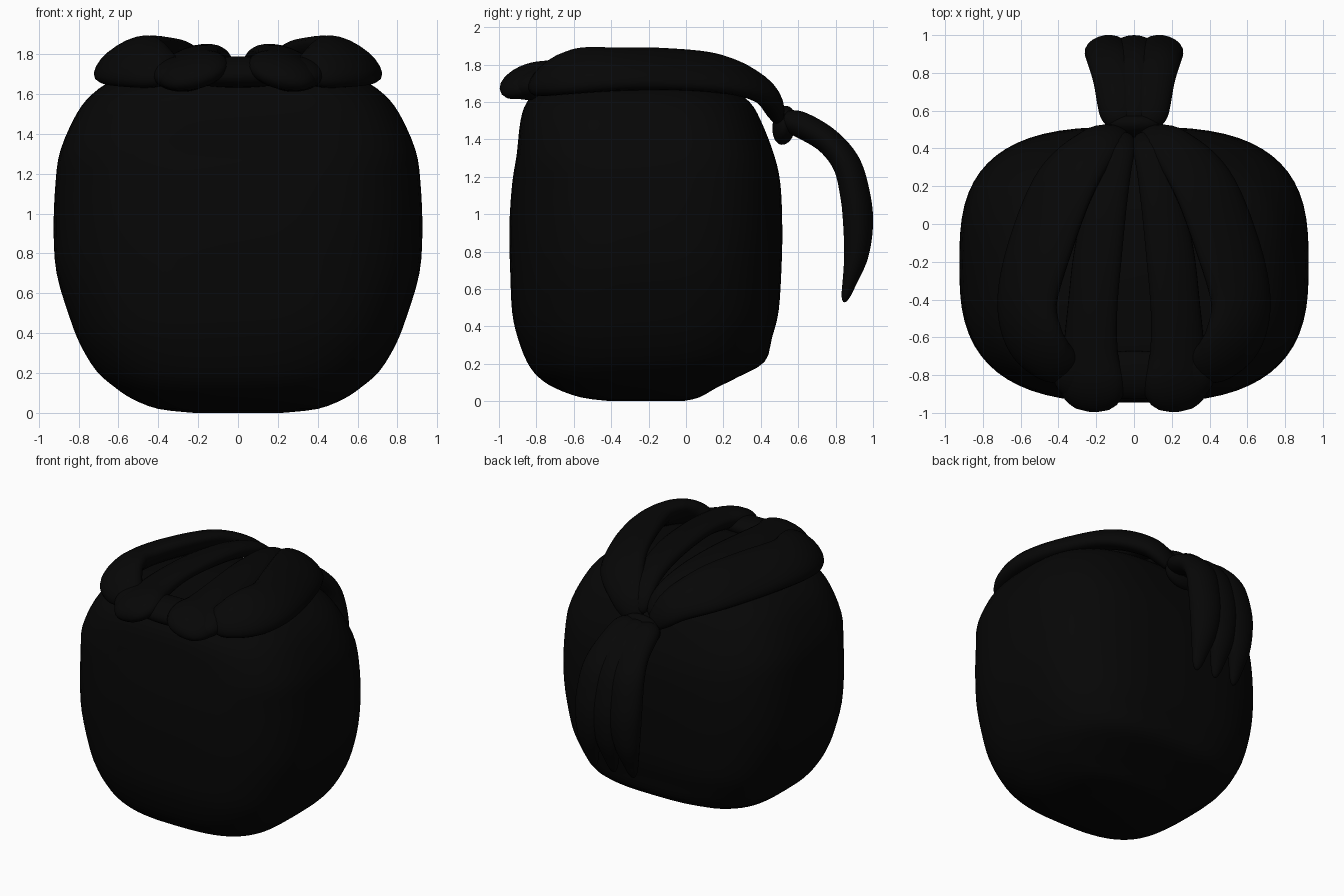
import bpy, math
from mathutils import Vector

black = bpy.data.materials.new("soft black")
black.diffuse_color = (0.002, 0.002, 0.002, 1)
CENTRE = Vector((0, -0.2, 0.9))


def spline(rows, steps):
    """Catmull-Rom interpolation of any-length rows."""
    p = [rows[0]] + list(rows) + [rows[-1]]
    out = []
    for i in range(1, len(p) - 2):
        for k in range(steps):
            t = k / steps
            out.append([0.5 * (2 * b + (c - a) * t + (2 * a - 5 * b + 4 * c - d) * t * t
                               + (3 * b - a - 3 * c + d) * t ** 3)
                        for a, b, c, d in zip(p[i - 1], p[i], p[i + 1], p[i + 2])])
    return out + [list(rows[-1])]


def loft(name, rings):
    """Skin a list of equal vertex rings and cap both ends."""
    n = len(rings[0])
    verts = [v for r in rings for v in r]
    faces = [(i * n + j, i * n + (j + 1) % n, (i + 1) * n + (j + 1) % n, (i + 1) * n + j)
             for i in range(len(rings) - 1) for j in range(n)]
    faces += [tuple(reversed(range(n))), tuple(range(len(verts) - n, len(verts)))]
    me = bpy.data.meshes.new(name)
    me.from_pydata(verts, [], faces)
    me.materials.append(black)
    me.shade_smooth()
    ob = bpy.data.objects.new(name, me)
    bpy.context.collection.objects.link(ob)
    return ob


def strand(name, rows, sides=20):
    """Flattened lock of hair; rows are x, y, z, half width, half thickness."""
    pts = spline(rows, 6)
    last = len(pts) - 1
    rings = []
    for i, (x, y, z, w, h) in enumerate(pts):
        c = Vector((x, y, z))
        t = (Vector(pts[min(i + 1, last)][:3]) - Vector(pts[max(i - 1, 0)][:3])).normalized()
        side = (c - CENTRE).cross(t).normalized()
        up = t.cross(side)
        d = min(1, (min(i, last - i) + 0.15) / 5)      # rounded ends
        s = math.sqrt(1 - (1 - d) ** 2)
        rings.append([c + side * (w * s * math.cos(a)) + up * (h * s * math.sin(a))
                      for a in (2 * math.pi * j / sides for j in range(sides))])
    return loft(name, rings)


def ball(name, loc, radii, rot_x=0):
    bpy.ops.mesh.primitive_uv_sphere_add(segments=32, ring_count=16, location=loc,
                                         rotation=(rot_x, 0, 0))
    ob = bpy.context.object
    ob.name = name
    ob.scale = radii
    ob.data.materials.append(black)
    ob.data.shade_smooth()
    return ob


# Head: rounded-square sections
# (height, half width, front y, back y, front and back corner exponent)
head_rows = [
    (0.0, 0.22, -0.40, -0.02, 0.75, 0.75), (0.02, 0.40, -0.56, 0.07, 0.70, 0.70),
    (0.07, 0.53, -0.70, 0.16, 0.69, 0.69), (0.13, 0.62, -0.79, 0.28, 0.69, 0.68),
    (0.21, 0.71, -0.85, 0.42, 0.69, 0.68), (0.34, 0.79, -0.90, 0.46, 0.69, 0.64),
    (0.48, 0.845, -0.93, 0.495, 0.70, 0.64), (0.70, 0.91, -0.94, 0.51, 0.71, 0.68),
    (0.92, 0.925, -0.945, 0.515, 0.71, 0.68), (1.16, 0.915, -0.93, 0.505, 0.68, 0.69),
    (1.32, 0.89, -0.905, 0.47, 0.62, 0.69), (1.50, 0.81, -0.885, 0.40, 0.66, 0.70),
    (1.60, 0.73, -0.85, 0.34, 0.70, 0.72), (1.67, 0.62, -0.78, 0.24, 0.72, 0.74),
    (1.71, 0.45, -0.66, 0.10, 0.75, 0.75), (1.73, 0.20, -0.40, -0.06, 0.8, 0.8)]
rings = []
for z, w, f, b, ef, eb in spline(head_rows, 3):
    ring = []
    for j in range(64):
        c, s = math.cos(2 * math.pi * j / 64), math.sin(2 * math.pi * j / 64)
        e = eb if s > 0 else ef
        ring.append((w * math.copysign(abs(c) ** e, c),
                     (f + b) / 2 + (b - f) / 2 * math.copysign(abs(s) ** e, s), max(z, 0)))
    rings.append(ring)
loft("head", rings)

# Swept-back hair: wide outer lock and narrower inner lock on each side
outer = [(0.06, 0.49, 1.50, 0.09, 0.05), (0.19, 0.42, 1.65, 0.13, 0.065),
         (0.36, 0.22, 1.745, 0.18, 0.07), (0.49, -0.10, 1.775, 0.19, 0.075),
         (0.565, -0.40, 1.775, 0.18, 0.08), (0.53, -0.60, 1.765, 0.18, 0.08),
         (0.43, -0.72, 1.74, 0.15, 0.075), (0.30, -0.76, 1.71, 0.10, 0.06)]
inner = [(0.04, 0.47, 1.55, 0.07, 0.05), (0.09, 0.36, 1.69, 0.09, 0.055),
         (0.14, 0.15, 1.76, 0.11, 0.06), (0.19, -0.15, 1.785, 0.13, 0.06),
         (0.22, -0.45, 1.78, 0.135, 0.06), (0.23, -0.68, 1.75, 0.15, 0.07),
         (0.225, -0.84, 1.715, 0.18, 0.08), (0.22, -0.99, 1.655, 0.15, 0.06)]
for label, sx in (("right", 1), ("left", -1)):
    for kind, rows in (("outer", outer), ("inner", inner)):
        strand(f"{label}_{kind}_lock", [(sx * r[0],) + r[1:] for r in rows])
    ball(f"{label}_front_curl", (sx * 0.28, -0.79, 1.70), (0.15, 0.155, 0.08), 0.3)

# Roll of hair joining the front curls
ball("front_roll", (0, -0.80, 1.71), (0.36, 0.13, 0.075), 0.2)

# Hair tie and three-strand ponytail
ball("hair_tie", (0, 0.525, 1.475), (0.155, 0.062, 0.105), -0.15)
tail = [(0.07, 0.51, 1.51, 0.09, 0.06), (0.085, 0.62, 1.475, 0.105, 0.07),
        (0.10, 0.76, 1.39, 0.115, 0.07), (0.125, 0.86, 1.265, 0.12, 0.075),
        (0.14, 0.905, 1.10, 0.12, 0.08), (0.145, 0.92, 0.95, 0.115, 0.08),
        (0.155, 0.91, 0.78, 0.09, 0.065), (0.16, 0.87, 0.62, 0.05, 0.035),
        (0.16, 0.845, 0.53, 0.025, 0.02)]
for label, sx in (("right", 1), ("middle", 0), ("left", -1)):
    strand(f"ponytail_{label}_strand", [(sx * r[0],) + r[1:] for r in tail])
